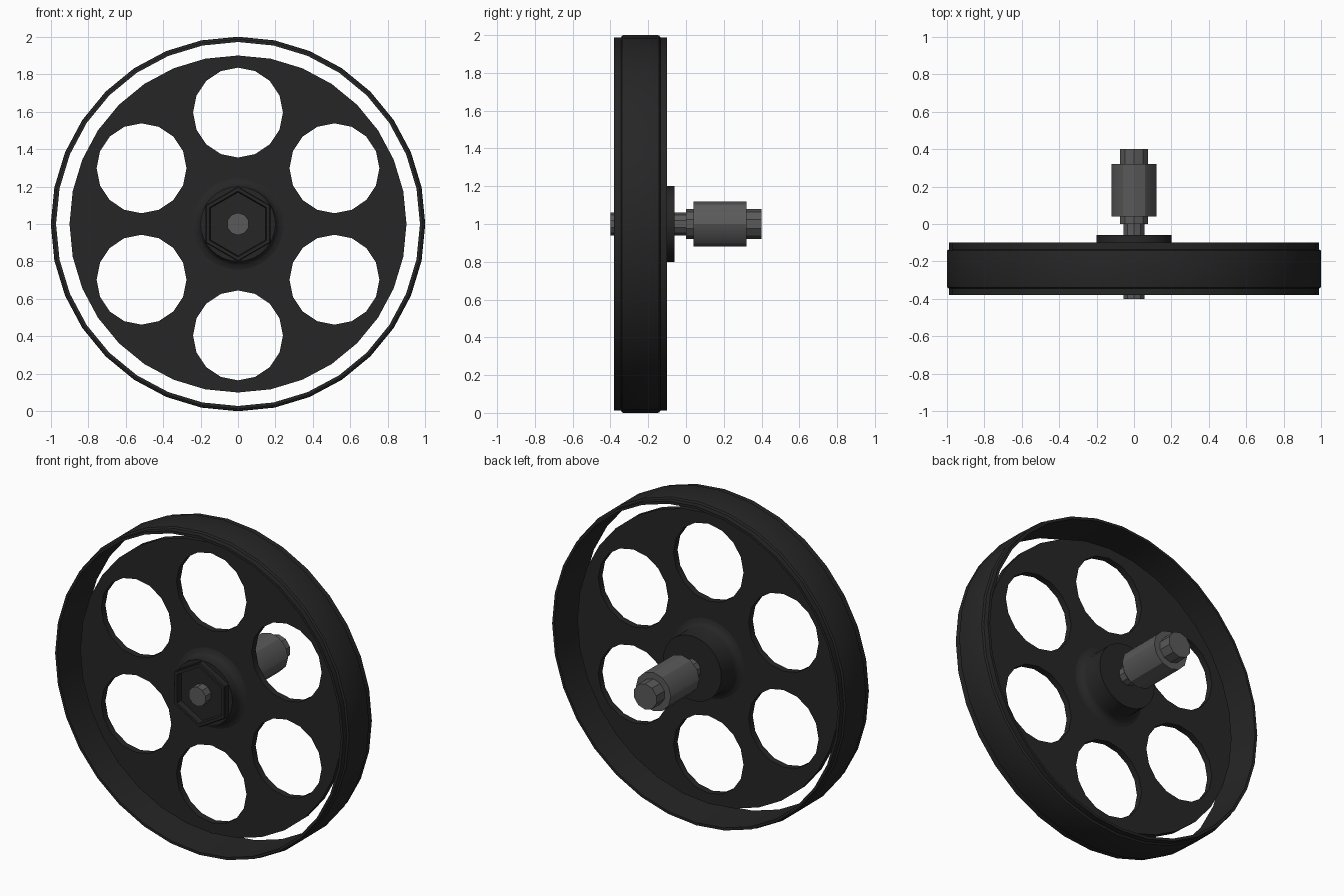
import bpy
import bmesh
import math

if "Cube" in bpy.data.objects:
    bpy.data.objects.remove(bpy.data.objects["Cube"], do_unlink=True)

AXLE_HEIGHT = 1.0


def material(name, value):
    m = bpy.data.materials.new(name)
    m.use_nodes = True
    col = (value, value, value, 1)
    m.diffuse_color = col
    m.node_tree.nodes["Principled BSDF"].inputs["Base Color"].default_value = col
    return m


BLACK = material("matte black", 0.019)
STEEL = material("dark grey steel", 0.1)


def finish(obj, mat, angle=30):
    obj.data.materials.clear()
    obj.data.materials.append(mat)
    bpy.ops.object.select_all(action="DESELECT")
    obj.select_set(True)
    bpy.context.view_layer.objects.active = obj
    bpy.ops.object.shade_smooth_by_angle(angle=math.radians(angle))


def lathe(name, profile, sides, mat, closed=False, turn=0.0, angle=30):
    """Spin a profile of (radius, y) points around the wheel axis."""
    bm = bmesh.new()
    rings = []
    for r, y in profile:
        if r == 0:
            rings.append([bm.verts.new((0, y, AXLE_HEIGHT))] * sides)
            continue
        ring = []
        for i in range(sides):
            a = turn + math.tau * i / sides
            ring.append(bm.verts.new((r * math.cos(a), y, AXLE_HEIGHT + r * math.sin(a))))
        rings.append(ring)
    pairs = list(zip(rings, rings[1:]))
    if closed:
        pairs.append((rings[-1], rings[0]))
    for a, b in pairs:
        for i in range(sides):
            j = (i + 1) % sides
            bm.faces.new(dict.fromkeys((a[i], a[j], b[j], b[i])))
    bmesh.ops.recalc_face_normals(bm, faces=bm.faces)
    mesh = bpy.data.meshes.new(name)
    bm.to_mesh(mesh)
    bm.free()
    obj = bpy.data.objects.new(name, mesh)
    bpy.context.collection.objects.link(obj)
    finish(obj, mat, angle)
    return obj


# Thin outer rim with a raised tread band in the middle
lathe("rim", [(0.972, -0.38), (0.988, -0.38), (0.988, -0.345), (0.998, -0.338),
              (1.0, -0.33), (1.0, -0.15), (0.998, -0.142), (0.988, -0.135),
              (0.988, -0.10), (0.972, -0.10)], 32, BLACK, closed=True)


# Web disc: a filled outline with six round holes, given thickness
def add_circle(curve, cx, cy, radius, sides):
    s = curve.splines.new("POLY")
    s.points.add(sides - 1)
    for i, p in enumerate(s.points):
        a = math.tau * i / sides
        p.co = (cx + radius * math.cos(a), cy + radius * math.sin(a), 0, 1)
    s.use_cyclic_u = True


outline = bpy.data.curves.new("web_disc", "CURVE")
outline.dimensions = "2D"
outline.fill_mode = "BOTH"
outline.extrude = 0.02
add_circle(outline, 0, 0, 0.9, 32)
for k in range(6):
    a = math.radians(30 + 60 * k)
    add_circle(outline, 0.595 * math.cos(a), 0.595 * math.sin(a), 0.24, 16)
disc = bpy.data.objects.new("web_disc", outline)
disc.location = (0, -0.24, AXLE_HEIGHT)
disc.rotation_euler = (math.pi / 2, 0, 0)
bpy.context.collection.objects.link(disc)
bpy.ops.object.select_all(action="DESELECT")
disc.select_set(True)
bpy.context.view_layer.objects.active = disc
bpy.ops.object.convert(target="MESH")
finish(bpy.context.view_layer.objects.active, BLACK)

# Hub barrel with a flared foot on both sides of the disc
lathe("hub", [(0, -0.34), (0.2, -0.34), (0.2, -0.30), (0.207, -0.28), (0.222, -0.266),
              (0.245, -0.26), (0.245, -0.22), (0.222, -0.214), (0.207, -0.20),
              (0.2, -0.18), (0.2, -0.06), (0, -0.06)], 32, BLACK, angle=50)

# Hexagonal cap with a recessed face
lathe("hex_cap", [(0, -0.345), (0.17, -0.345), (0.175, -0.38), (0.195, -0.38),
                  (0.2, -0.375), (0.2, -0.33)], 6, BLACK, turn=math.pi / 2)

# Stepped axle: shaft, collar, thick grip and end stub
lathe("axle_shaft", [(0, -0.4), (0.06, -0.4), (0.06, 0.01), (0, 0.01)], 10, STEEL,
      turn=math.pi / 2)
lathe("axle_collar", [(0, 0.0), (0.08, 0.0), (0.08, 0.05), (0, 0.05)], 10, STEEL,
      turn=math.pi / 2)
lathe("axle_grip", [(0, 0.04), (0.12, 0.04), (0.12, 0.32), (0, 0.32)], 12, STEEL)
lathe("axle_stub", [(0, 0.31), (0.08, 0.31), (0.08, 0.4), (0, 0.4)], 10, STEEL,
      turn=math.pi / 2)
